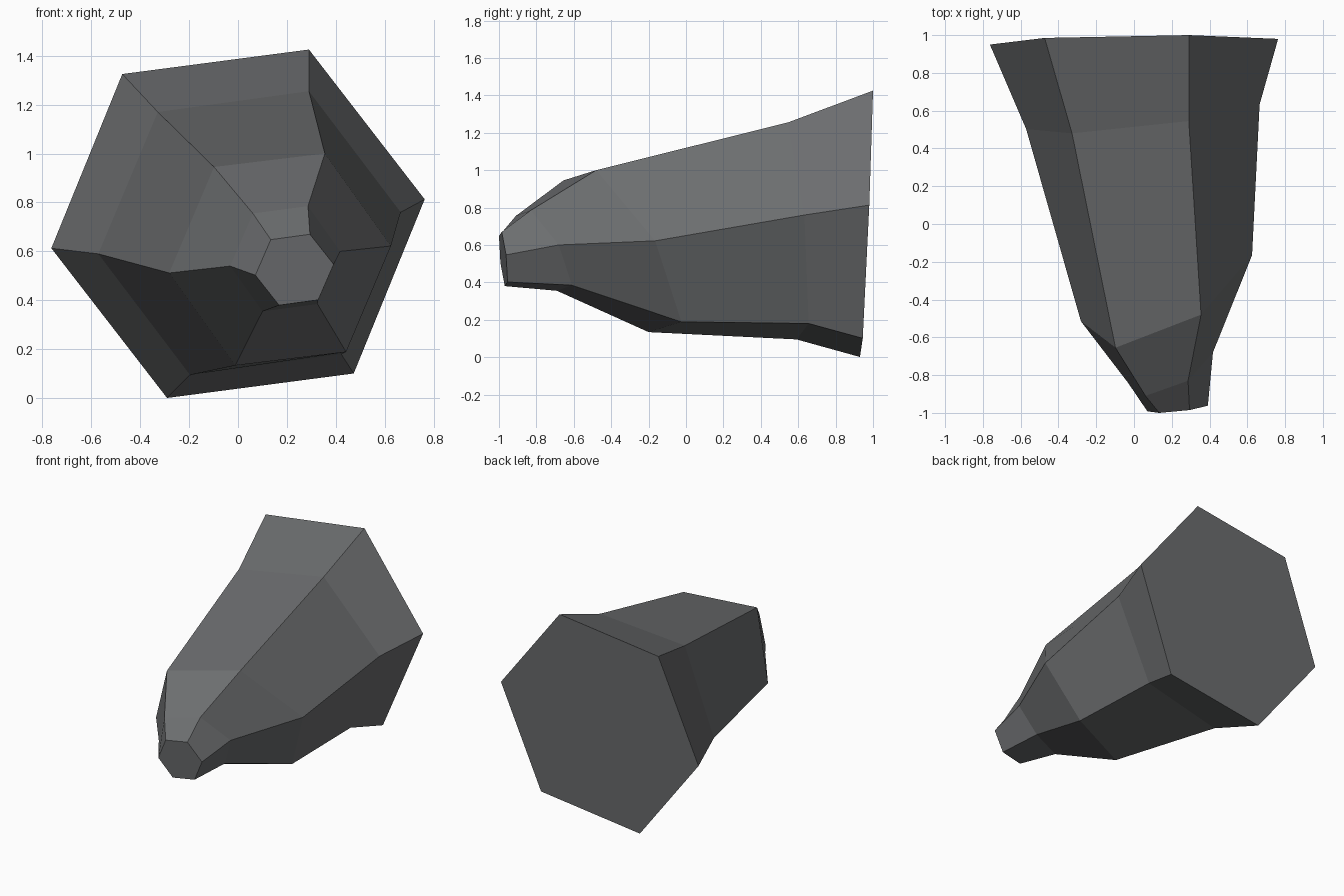
import bpy, bmesh
from mathutils import Vector

if "Cube" in bpy.data.objects:
    bpy.data.objects.remove(bpy.data.objects["Cube"])

# Each section is a tilted hexagon: centre, upper-corner arm, right-corner arm
SECTIONS = [
    ((0.0, 0.965, 0.713), (0.29, 0.035, 0.712), (0.763, 0.015, 0.10)),
    ((0.047, 0.568, 0.675), (0.243, -0.023, 0.58), (0.618, 0.065, 0.085)),
    ((0.172, -0.34, 0.567), (0.183, -0.14, 0.433), (0.453, 0.175, 0.055)),
    ((0.193, -0.76, 0.57), (0.093, -0.07, 0.215), (0.225, 0.08, 0.03)),
    ((0.231, -0.977, 0.525), (0.063, -0.008, 0.145), (0.16, 0.015, 0.022)),
]


def hexagon(bm, centre, up, right):
    c, u, v = Vector(centre), Vector(up), Vector(right)
    return [bm.verts.new(c + arm) for arm in (u, u - v, -v, -u, v - u, v)]


# Tapered, bent hexagonal body lofted through the sections
bm = bmesh.new()
rings = [hexagon(bm, *s) for s in SECTIONS]
for a, b in zip(rings, rings[1:]):
    for i in range(6):
        j = (i + 1) % 6
        bm.faces.new((a[i], a[j], b[j], b[i]))

# Flat end caps
bm.faces.new(rings[0])
bm.faces.new(rings[-1])
bmesh.ops.recalc_face_normals(bm, faces=bm.faces)

mesh = bpy.data.meshes.new("tapered_body")
bm.to_mesh(mesh)
bm.free()

grey = bpy.data.materials.new("dark grey")
grey.diffuse_color = (0.15, 0.155, 0.16, 1)
grey.use_nodes = True
grey.node_tree.nodes["Principled BSDF"].inputs["Base Color"].default_value = grey.diffuse_color
mesh.materials.append(grey)

body = bpy.data.objects.new("tapered_body", mesh)
bpy.context.collection.objects.link(body)
